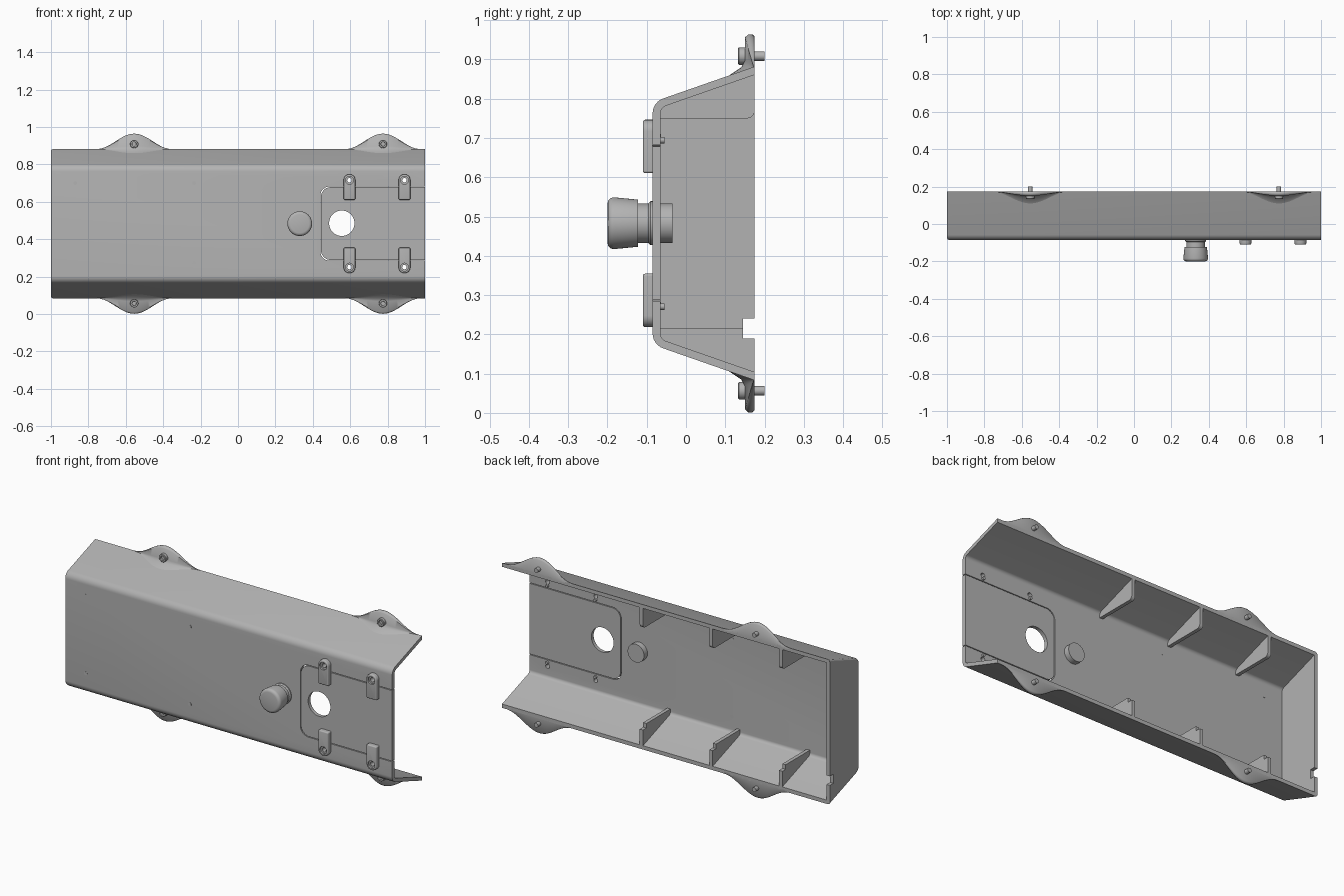
import bpy, bmesh
from math import pi, cos, sin, radians
from mathutils import Vector

cube = bpy.data.objects.get("Cube")
if cube:
    bpy.data.objects.remove(cube, do_unlink=True)

grey = bpy.data.materials.new("light grey")
grey.use_nodes = True
grey.diffuse_color = (0.45, 0.45, 0.45, 1)
grey.node_tree.nodes["Principled BSDF"].inputs["Base Color"].default_value = grey.diffuse_color

MID = 0.4825                      # height of the mirror plane
WALL = 0.02
FRONT = -0.085
BACK = 0.175


def finish(name, bm):
    bmesh.ops.recalc_face_normals(bm, faces=bm.faces)
    mesh = bpy.data.meshes.new(name)
    bm.to_mesh(mesh)
    bm.free()
    mesh.materials.append(grey)
    ob = bpy.data.objects.new(name, mesh)
    bpy.context.collection.objects.link(ob)
    return ob


def rounded(points):
    """Turn (a, b, radius) corners into an outline with arc corners."""
    out, n = [], len(points)
    for i, (a, b, r) in enumerate(points):
        p = Vector((a, b))
        if not r:
            out.append(p)
            continue
        u = (Vector(points[i - 1][:2]) - p).normalized()
        v = (Vector(points[(i + 1) % n][:2]) - p).normalized()
        half = u.angle(v) / 2
        centre = p + (u + v).normalized() * r / sin(half)
        reach = r / (sin(half) / cos(half))
        start, end = p + u * reach - centre, p + v * reach - centre
        for k in range(7):
            t = k / 6
            out.append(centre + (start.lerp(end, t)).normalized() * r)
    return out


def prism(name, outline, axis, lo, hi):
    """Extrude an outline along x (outline is y, z) or y (outline is x, z)."""
    bm = bmesh.new()
    put = (lambda p, d: (d, p[0], p[1])) if axis == "x" else (lambda p, d: (p[0], d, p[1]))
    ends = [[bm.verts.new(put(p, d)) for p in outline] for d in (lo, hi)]
    n = len(outline)
    for ring in ends:
        bm.faces.new(ring)
    for i in range(n):
        j = (i + 1) % n
        bm.faces.new((ends[0][i], ends[0][j], ends[1][j], ends[1][i]))
    return finish(name, bm)


def lathe(name, x, z, profile, sides=32):
    """Spin (y, radius) pairs about an axis along y."""
    bm = bmesh.new()
    rings = [[bm.verts.new((x + r * cos(2 * pi * k / sides), y, z + r * sin(2 * pi * k / sides)))
              for k in range(sides)] for y, r in profile]
    for a, b in zip(rings, rings[1:]):
        for k in range(sides):
            j = (k + 1) % sides
            bm.faces.new((a[k], a[j], b[j], b[k]))
    bm.faces.new(rings[0])
    bm.faces.new(rings[-1])
    return finish(name, bm)


def select(ob):
    bpy.ops.object.select_all(action='DESELECT')
    ob.select_set(True)
    bpy.context.view_layer.objects.active = ob


def cut(ob, *cutters):
    for c in cutters:
        m = ob.modifiers.new("cut", 'BOOLEAN')
        m.operation, m.solver, m.object = 'DIFFERENCE', 'EXACT', c
        select(ob)
        bpy.ops.object.modifier_apply(modifier=m.name)


def bevel(ob, width, rule):
    bm = bmesh.new()
    bm.from_mesh(ob.data)
    edges = [e for e in bm.edges if rule(e)]
    bmesh.ops.bevel(bm, geom=edges, offset=width, segments=3, profile=0.5, affect='EDGES')
    bm.to_mesh(ob.data)
    bm.free()


def smooth(ob, angle=32):
    select(ob)
    bpy.ops.object.shade_smooth_by_angle(angle=radians(angle))


def slope(y):
    """Height of the outer upper slope."""
    return 0.882 - 0.349 * (BACK - y)


def mirrored(points):
    return points + [(a, 2 * MID - b, *r) for a, b, *r in reversed(points)]


# Hollow cover, open at the back and at the left end
cover = prism("cover", rounded(mirrored([(BACK, slope(BACK), 0), (FRONT, slope(FRONT), 0.04)])), "x", -1, 1)
bevel(cover, 0.012, lambda e: all(v.co.x < -0.99 for v in e.verts)
      and not all(v.co.y > BACK - 0.001 for v in e.verts))
inner = FRONT + WALL
cavity = prism("cavity_cutter", rounded(mirrored([(0.3, slope(0.3) - 0.021, 0),
               (inner, slope(inner) - 0.021, 0.02)])), "x", -1 + WALL, 1.1)
notch = prism("notch_cutter", [(0.145, 0.19), (0.3, 0.19), (0.3, 0.24), (0.145, 0.24)], "x", -1.1, -0.9)


def panel_outline(gap, right):
    return rounded([(0.44 + gap, 0.285 + gap, 0.05), (right, 0.285 + gap, 0),
                    (right, 0.682 - gap, 0), (0.44 + gap, 0.682 - gap, 0.05)])


# Access panel with a round window, set in the cover with a fine seam
opening = prism("opening_cutter", panel_outline(0, 1.1), "y", -0.2, -0.045)
panel = prism("access_panel", panel_outline(0.004, 1), "y", FRONT, inner)
window = lathe("window_cutter", 0.555, 0.485, [(-0.2, 0.068), (0, 0.068)], 48)
cut(cover, cavity, notch, opening)
cut(panel, window)
cutters = [cavity, notch, opening, window]

# Clips holding the panel, each with a counterbored hole
for x, side in ((0.596, "inner"), (0.89, "outer")):
    for sign, level in ((1, "upper"), (-1, "lower")):
        z = lambda h: MID + sign * h
        clip = prism(f"{level}_{side}_clip",
                     rounded([(x - 0.031, z(0.128), 0.006), (x + 0.031, z(0.128), 0.006),
                              (x + 0.031, z(0.264), 0.029), (x - 0.031, z(0.264), 0.029)]),
                     "y", -0.11, FRONT)
        bevel(clip, 0.006, lambda e: all(v.co.y < -0.109 for v in e.verts))
        bore = lathe("bore_cutter", x, z(0.232), [(-0.2, 0.021), (-0.1, 0.021), (-0.1, 0.012), (0, 0.012)], 24)
        cut(clip, bore)
        cut(cover, bore)
        cutters.append(bore)
        smooth(clip)
        smooth(lathe(f"{level}_{side}_clip_pin", x, z(0.212), [(FRONT, 0.008), (-0.055, 0.008)], 16))

for c in cutters:
    bpy.data.objects.remove(c, do_unlink=True)
smooth(cover, 25)
smooth(panel)

# Stiffening ribs inside the slopes
for i, x in enumerate((0.15, -0.275, -0.70)):
    top = [(inner, 0.75, 0), (BACK, 0.75, 0.02), (BACK, slope(BACK) - 0.012, 0),
           (inner, slope(inner) - 0.012, 0)]
    low = lambda y: 2 * MID - slope(y) + 0.012
    bottom = [(inner, 0.215), (0.145, 0.215), (0.145, 0.19), (BACK, 0.19),
              (BACK, low(BACK)), (inner, low(inner))]
    prism(f"upper_rib_{i + 1}", rounded(top), "x", x - 0.01, x + 0.01)
    prism(f"lower_rib_{i + 1}", bottom, "x", x - 0.01, x + 0.01)


# Mounting ears that flare out of the slopes, with a bolt through each
def ear(name, cx, sign):
    bm = bmesh.new()
    rows = []
    for k in range(33):
        dx = -0.2 + 0.4 * k / 32
        b = 0.5 + 0.5 * cos(pi * dx / 0.2)
        base, top = slope(BACK), slope(BACK) + 0.082 * b
        foot = BACK - 0.005 - 0.06 * b
        section = [(foot, slope(foot) - 0.004), (foot, slope(foot)),
                   (BACK - 0.004 - 0.03 * b, base - 0.003 + 0.001 * b),
                   (BACK - 0.003 - 0.022 * b, base + 0.016 * b),
                   (BACK - 0.003 - 0.022 * b, top - 0.008 * b),
                   (BACK - 0.002 - 0.014 * b, top), (BACK - 0.006 * b, top),
                   (BACK, top - 0.006 * b), (BACK, base - 0.012)]
        rows.append([bm.verts.new((cx + dx, y, MID + sign * (z - MID))) for y, z in section])
    n = len(rows[0])
    for a, b in zip(rows, rows[1:]):
        for i in range(n):
            j = (i + 1) % n
            bm.faces.new((a[i], a[j], b[j], b[i]))
    bm.faces.new(rows[0])
    bm.faces.new(rows[-1])
    smooth(finish(name, bm), 50)


for x, side in ((-0.555, "right"), (0.775, "left")):
    for sign, level in ((1, "upper"), (-1, "lower")):
        ear(f"{level}_{side}_ear", x, sign)
        smooth(lathe(f"{level}_{side}_bolt", x, MID + sign * 0.426,
                     [(0.142, 0.011), (0.133, 0.012), (0.133, 0.02), (0.135, 0.022), (0.152, 0.022),
                      (0.152, 0.012), (0.2, 0.012)], 24))

# Flush screws in the front face
for x in (-0.87, -0.235):
    for z in (0.70, 0.273):
        smooth(lathe("flush_screw", x, z, [(FRONT - 0.001, 0.01), (inner + 0.001, 0.01)], 16))

# Push knob with a flared cap, a neck and a nut behind the face
smooth(lathe("knob", 0.33, 0.483,
             [(-0.2, 0.05), (-0.198, 0.058), (-0.192, 0.064), (-0.184, 0.066), (-0.122, 0.06),
              (-0.122, 0.05), (-0.096, 0.05), (-0.09, 0.056), (FRONT, 0.056), (FRONT, 0.05),
              (-0.034, 0.05)], 48))
